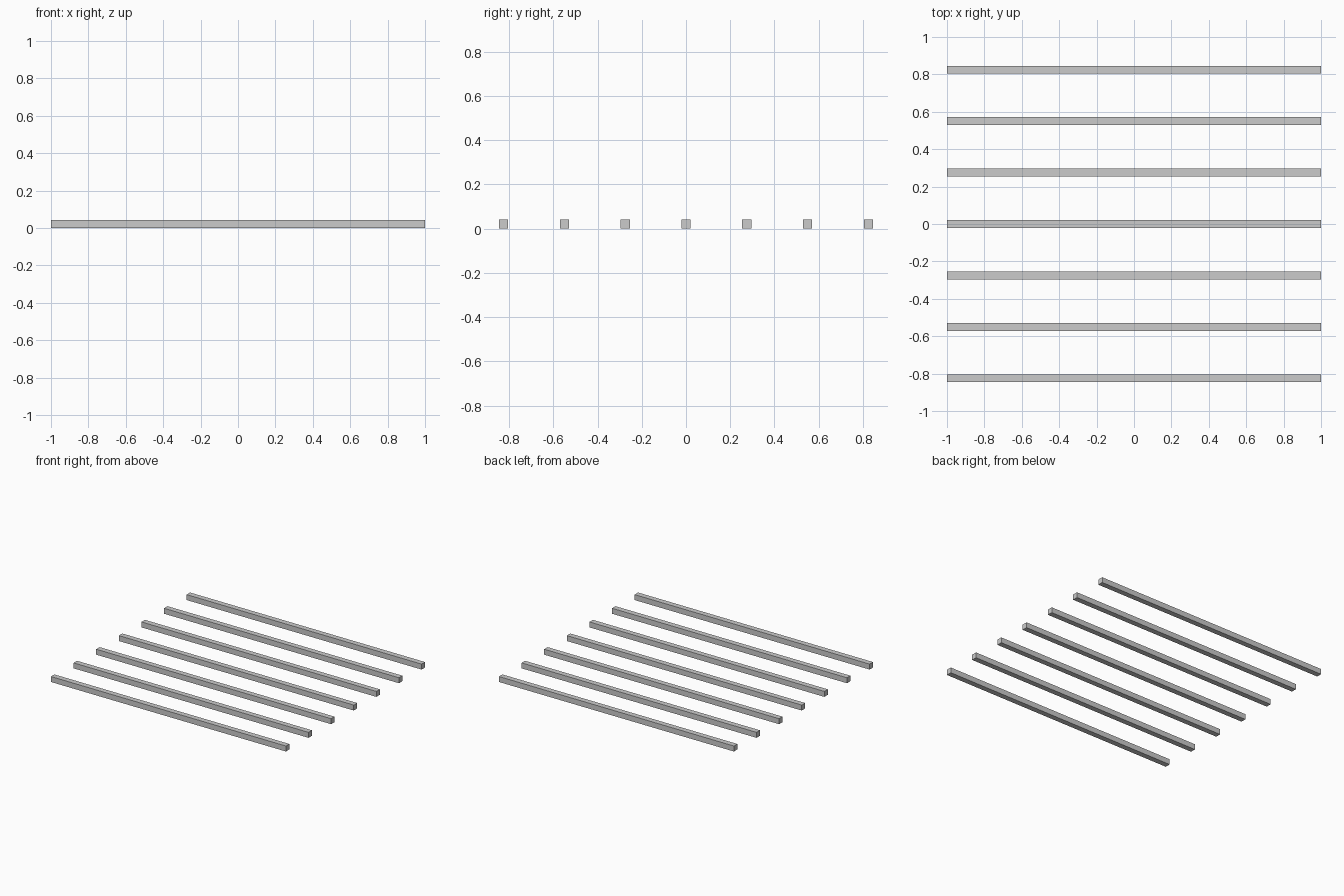
import bpy

if "Cube" in bpy.data.objects:
    bpy.data.objects.remove(bpy.data.objects["Cube"])

LENGTH, WIDTH, HEIGHT = 2.0, 0.042, 0.042
COUNT, SPACING = 7, 0.275


def add_bar(name, y):
    bpy.ops.mesh.primitive_cube_add(size=1, location=(0, y, HEIGHT / 2))
    bar = bpy.context.object
    bar.name = name
    bar.scale = (LENGTH, WIDTH, HEIGHT)
    bpy.ops.object.transform_apply(location=False, rotation=False, scale=True)


# Row of parallel square bars, front to back
for i in range(COUNT):
    add_bar(f"bar_{i + 1}", (i - (COUNT - 1) / 2) * SPACING)
